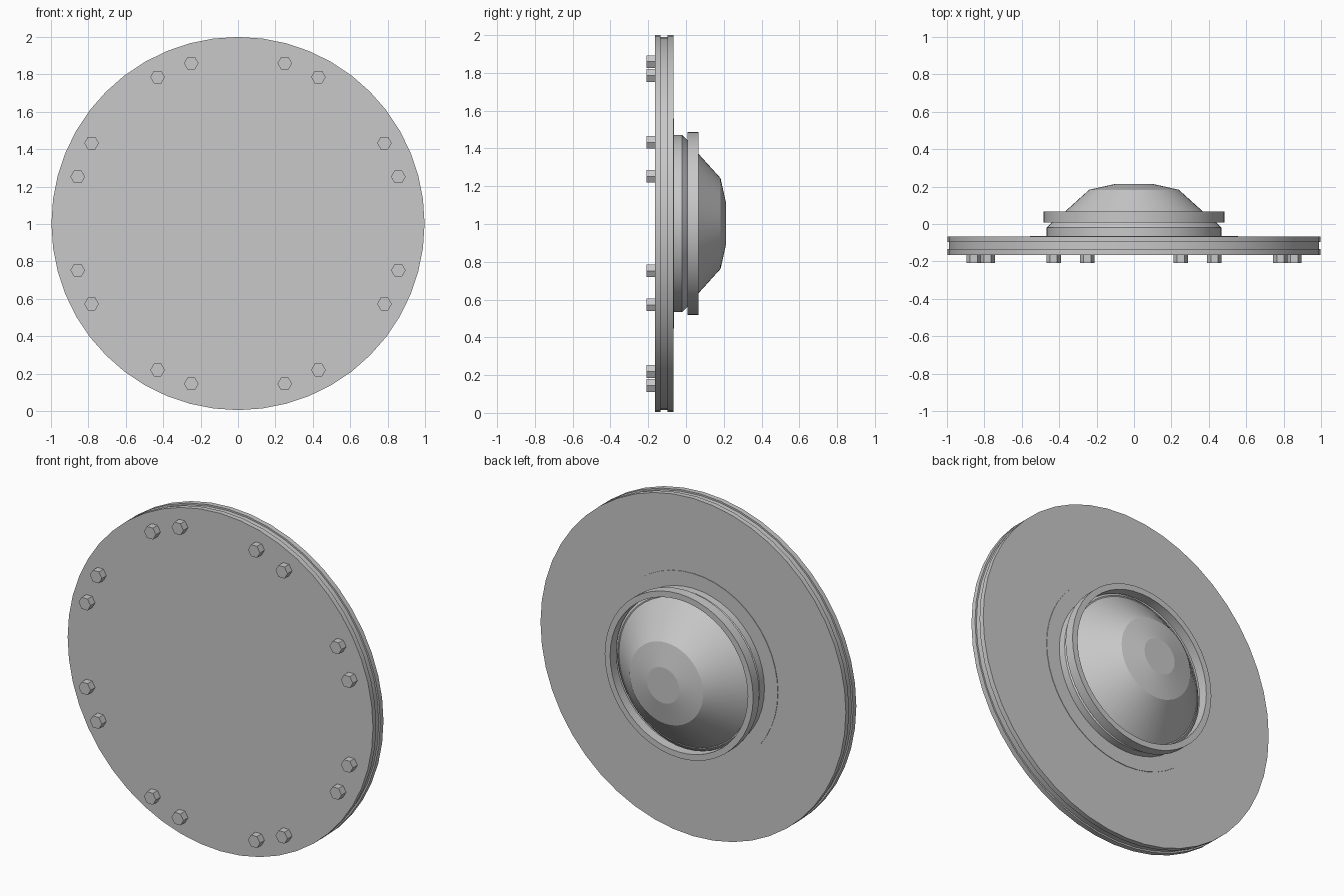
import bpy, bmesh, math

if "Cube" in bpy.data.objects:
    bpy.data.objects.remove(bpy.data.objects["Cube"])

CZ = 1.0025   # height of the shared axis, which runs along y
SEG = 48

mat = bpy.data.materials.new("plain grey")
mat.diffuse_color = (0.58, 0.58, 0.58, 1)
mat.use_nodes = True
mat.node_tree.nodes["Principled BSDF"].inputs["Base Color"].default_value = mat.diffuse_color


def finish(name, bm, smooth=True):
    bmesh.ops.remove_doubles(bm, verts=bm.verts, dist=1e-5)
    bmesh.ops.recalc_face_normals(bm, faces=bm.faces)
    me = bpy.data.meshes.new(name)
    bm.to_mesh(me)
    bm.free()
    me.materials.append(mat)
    if smooth:
        me.shade_smooth()
        me.set_sharp_from_angle(angle=math.radians(10))
    ob = bpy.data.objects.new(name, me)
    bpy.context.collection.objects.link(ob)
    return ob


def lathe(name, profile, closed=False):
    """Revolve (radius, y) points around the y axis."""
    bm = bmesh.new()
    rings = []
    for r, y in profile:
        if r == 0:
            rings.append([bm.verts.new((0, y, CZ))] * SEG)
        else:
            rings.append([bm.verts.new((r * math.cos(i * math.tau / SEG), y,
                                        CZ + r * math.sin(i * math.tau / SEG)))
                          for i in range(SEG)])
    pairs = list(zip(rings, rings[1:]))
    if closed:
        pairs.append((rings[-1], rings[0]))
    for a, b in pairs:
        for i in range(SEG):
            j = (i + 1) % SEG
            quad = list(dict.fromkeys((a[i], a[j], b[j], b[i])))
            bm.faces.new(quad)
    return finish(name, bm)


# Large disc with a shallow groove around its rim
lathe("disc", [(0, -0.165), (0.9975, -0.165), (0.9975, -0.135), (0.988, -0.135),
               (0.988, -0.097), (0.9975, -0.097), (0.9975, -0.067), (0, -0.067)])

# Thin backing plate, barely proud of the disc
lathe("backing_plate", [(0, -0.075), (0.555, -0.075), (0.555, -0.064), (0, -0.064)])

# Collar with a tapered shoulder
lathe("collar", [(0, -0.07), (0.468, -0.07), (0.468, -0.02), (0.438, 0.01), (0, 0.01)])

# Open ring around the dome
lathe("ring", [(0.485, 0.008), (0.485, 0.066), (0.45, 0.066), (0.45, 0.008)], closed=True)

# Stepped dome
lathe("dome", [(0, 0.004), (0.438, 0.004), (0.24, 0.183), (0.105, 0.213), (0, 0.213)])

# Hexagonal bolts, mirrored in pairs around the rim
n = 0
for px, pz in ((0.25, 0.857), (0.43, 0.783), (0.783, 0.43), (0.857, 0.25)):
    for sx in (-1, 1):
        for sz in (-1, 1):
            bm = bmesh.new()
            ends = []
            for y in (-0.208, -0.16):
                ends.append([bm.verts.new((sx * px + 0.039 * math.cos(k * math.pi / 3), y,
                                           CZ + sz * pz + 0.039 * math.sin(k * math.pi / 3)))
                             for k in range(6)])
            for ring in ends:
                bm.faces.new(ring)
            for k in range(6):
                m = (k + 1) % 6
                bm.faces.new((ends[0][k], ends[0][m], ends[1][m], ends[1][k]))
            n += 1
            finish(f"bolt_{n}", bm, smooth=False)
